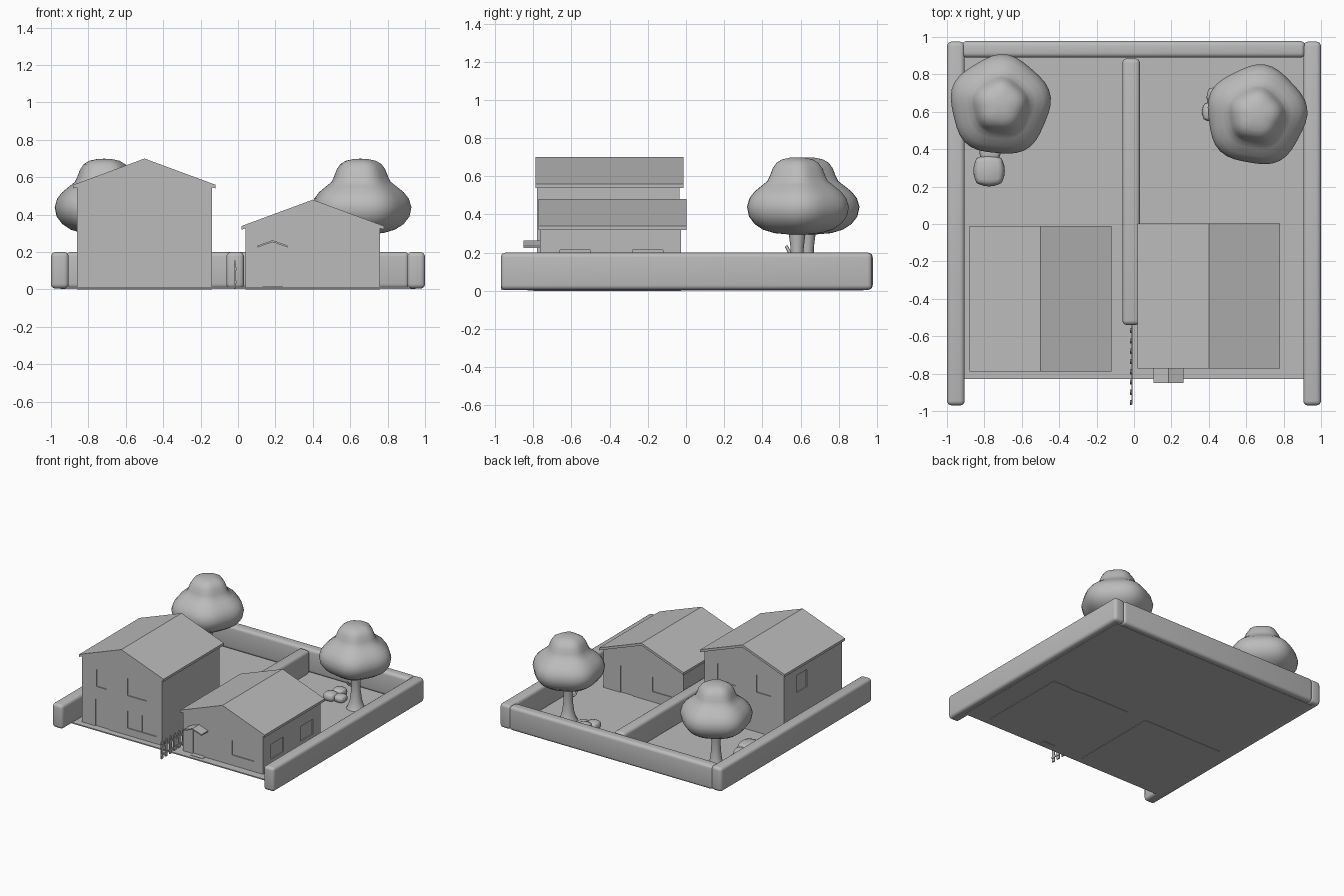
import bpy, bmesh, math
from mathutils import Vector

cube = bpy.data.objects.get("Cube")
if cube:
    bpy.data.objects.remove(cube, do_unlink=True)

grey = bpy.data.materials.new("plain_grey")
grey.use_nodes = True
grey.diffuse_color = (0.5, 0.5, 0.5, 1)
grey.node_tree.nodes["Principled BSDF"].inputs["Base Color"].default_value = (0.5, 0.5, 0.5, 1)


def add_object(name, bm, smooth=None):
    """Turn a bmesh into a grey object, smooth below the given angle."""
    bmesh.ops.recalc_face_normals(bm, faces=bm.faces[:])
    mesh = bpy.data.meshes.new(name)
    bm.to_mesh(mesh)
    bm.free()
    obj = bpy.data.objects.new(name, mesh)
    bpy.context.scene.collection.objects.link(obj)
    mesh.materials.append(grey)
    if smooth:
        bpy.ops.object.select_all(action='DESELECT')
        obj.select_set(True)
        bpy.context.view_layer.objects.active = obj
        bpy.ops.object.shade_smooth_by_angle(angle=math.radians(smooth))
    return obj


def box(name, x, y, z, bevel=0.0):
    """Box from (low, high) ranges, optionally with rounded edges."""
    bm = bmesh.new()
    bmesh.ops.create_cube(bm, size=1)
    for v in bm.verts:
        v.co = Vector([(r[0] + r[1]) / 2 + c * (r[1] - r[0]) for r, c in zip((x, y, z), v.co)])
    if bevel:
        bmesh.ops.bevel(bm, geom=bm.edges[:], offset=bevel, segments=4, profile=0.5, affect='EDGES')
    return add_object(name, bm, 40 if bevel else None)


def extrude_profile(name, profile, y):
    """Extrude an x-z outline along y."""
    bm = bmesh.new()
    face = bm.faces.new([bm.verts.new((px, y[0], pz)) for px, pz in profile])
    moved = bmesh.ops.extrude_face_region(bm, geom=[face])["geom"]
    verts = [g for g in moved if isinstance(g, bmesh.types.BMVert)]
    bmesh.ops.translate(bm, verts=verts, vec=(0, y[1] - y[0], 0))
    return add_object(name, bm)


def gable_slab(name, cx, half, eave, ridge, thick, y):
    """Pitched roof sheet with its ridge along y."""
    profile = [(cx - half, eave), (cx, ridge), (cx + half, eave),
               (cx + half, eave - thick), (cx, ridge - thick), (cx - half, eave - thick)]
    return extrude_profile(name, profile, y)


def recess(house, side, wall, a, z, depth=0.008):
    """Cut a shallow door or window opening into one wall."""
    across = (wall - depth, wall + depth)
    cutter = box("cutter", a, across, z) if side == 'y' else box("cutter", across, a, z)
    cutter.hide_render = True
    mod = house.modifiers.new("opening", 'BOOLEAN')
    mod.operation, mod.solver, mod.object = 'DIFFERENCE', 'EXACT', cutter
    bpy.context.view_layer.objects.active = house
    bpy.ops.object.modifier_apply(modifier=mod.name)
    bpy.data.objects.remove(cutter, do_unlink=True)


def build_house(name, cx, eave, ridge, y, roof_y, openings):
    half = 0.36
    walls = extrude_profile(name + "_walls", [
        (cx - half, 0), (cx + half, 0), (cx + half, eave), (cx, ridge), (cx - half, eave)], y)
    for opening in openings:
        recess(walls, *opening)
    slope = (ridge - eave) / half
    gable_slab(name + "_roof", cx, 0.38, eave + 0.017 - 0.02 * slope, ridge + 0.017, 0.02, roof_y)


# Ground
box("ground", (-0.95, 0.95), (-0.83, 0.93), (0.003, 0.012))

# Hedges
hedge_z = (0.005, 0.2)
for side, word in ((-1, "right"), (1, "left")):
    xs = sorted((side, side * 0.905))
    box(word + "_hedge", xs, (-0.97, 0.975), hedge_z, 0.025)
box("back_hedge", (-0.92, 0.915), (0.89, 0.978), hedge_z, 0.025)
box("middle_hedge", (-0.062, 0.032), (-0.54, 0.885), hedge_z, 0.025)

# Two-storey house
front, back = -0.78, -0.035
upper, lower, door = (0.335, 0.475), (0.07, 0.21), (-0.01, 0.23)
build_house("tall_house", -0.5, 0.55, 0.683, (front, back), (-0.788, -0.012), [
    ('y', front, (-0.73, -0.64), upper),
    ('y', front, (-0.45, -0.28), upper),
    ('y', front, (-0.45, -0.322), lower),
    ('y', front, (-0.318, -0.19), lower),
    ('y', front, (-0.74, -0.62), door),
    ('y', back, (-0.74, -0.61), upper),
    ('y', back, (-0.42, -0.26), upper),
    ('x', -0.86, (-0.33, -0.2), upper)])

# Bungalow
front, back = -0.765, -0.025
low = (0.095, 0.215)
build_house("bungalow", 0.4, 0.33, 0.463, (front, back), (-0.772, 0.003), [
    ('y', front, (0.48, 0.68), low),
    ('y', front, (0.13, 0.24), door),
    ('y', back, (0.49, 0.61), door),
    ('y', back, (0.14, 0.32), low),
    ('x', 0.76, (-0.66, -0.5), low),
    ('x', 0.76, (-0.28, -0.12), low)])
gable_slab("door_canopy", 0.185, 0.08, 0.235, 0.263, 0.01, (-0.85, -0.76))
box("door_step", (0.13, 0.24), (-0.8, -0.76), (0, 0.015))

# Picket fence
for i in range(8):
    y = -0.955 + i * 0.055
    bm = bmesh.new()
    outline = [(-0.014, 0.005), (0.014, 0.005), (0.014, 0.135), (0, 0.155), (-0.014, 0.135)]
    face = bm.faces.new([bm.verts.new((-0.021, y + dy, z)) for dy, z in outline])
    moved = bmesh.ops.extrude_face_region(bm, geom=[face])["geom"]
    bmesh.ops.translate(bm, verts=[g for g in moved if isinstance(g, bmesh.types.BMVert)], vec=(0.008, 0, 0))
    add_object("fence_picket", bm)
for z in (0.04, 0.11):
    box("fence_rail", (-0.013, -0.008), (-0.965, -0.54), (z - 0.008, z + 0.008))


def lathe(name, cx, cy, profile, lobe=0.0, turn=0.0, segments=40):
    """Revolve (radius, z) pairs, with an optional five-lobed waviness."""
    bm = bmesh.new()
    rings = []
    for r, z in profile:
        ring = []
        for i in range(segments):
            a = math.tau * i / segments
            rr = r * (1 + lobe * math.cos(5 * (a - turn)))
            ring.append(bm.verts.new((cx + rr * math.cos(a), cy + rr * math.sin(a), z)))
        rings.append(ring)
    for low_ring, high_ring in zip(rings, rings[1:]):
        for i in range(segments):
            j = (i + 1) % segments
            bm.faces.new((low_ring[i], low_ring[j], high_ring[j], high_ring[i]))
    bm.faces.new(rings[0])
    bm.faces.new(rings[-1])
    return add_object(name, bm, 60)


# Trees
canopy = [(0.04, 0.295), (0.12, 0.302), (0.18, 0.32), (0.225, 0.35), (0.255, 0.39), (0.265, 0.44),
          (0.252, 0.485), (0.225, 0.52), (0.185, 0.553), (0.157, 0.575), (0.143, 0.605),
          (0.13, 0.64), (0.11, 0.67), (0.08, 0.688), (0.04, 0.697), (0.005, 0.699)]
trunk = [(0.075, 0.004), (0.06, 0.03), (0.045, 0.08), (0.036, 0.15), (0.034, 0.22), (0.045, 0.31)]
for word, x, y, turn in (("right", -0.715, 0.635, 85), ("left", 0.655, 0.582, 80)):
    lathe(word + "_tree_canopy", x, y, canopy, 0.035, math.radians(turn))
    lathe(word + "_tree_trunk", x, y, trunk, segments=20)


# Low shrubs beside the trees
def shrub(x, y, r, height):
    bm = bmesh.new()
    bmesh.ops.create_cube(bm, size=2)
    bmesh.ops.subdivide_edges(bm, edges=bm.edges[:], cuts=5, use_grid_fill=True)
    for v in bm.verts:
        p = v.co.lerp(v.co.normalized() * 1.15, 0.7)
        v.co = (x + p.x * r * 0.85, y + p.y * r * 0.85, 0.004 + (p.z + 1.1) * height / 2.25)
    add_object("shrub", bm, 60)


for spec in ((-0.775, 0.285, 0.09, 0.1), (-0.77, 0.385, 0.06, 0.08),
             (0.415, 0.6, 0.055, 0.07), (0.44, 0.68, 0.055, 0.08), (0.49, 0.62, 0.05, 0.06)):
    shrub(*spec)

# Small side branch on one trunk
curve = bpy.data.curves.new("branch", 'CURVE')
curve.dimensions = '3D'
curve.bevel_depth = 0.008
curve.use_fill_caps = True
spline = curve.splines.new('POLY')
spline.points.add(2)
for point, co in zip(spline.points, ((0.64, 0.57, 0.19), (0.62, 0.54, 0.205), (0.615, 0.525, 0.235))):
    point.co = (*co, 1)
curve.materials.append(grey)
bpy.context.scene.collection.objects.link(bpy.data.objects.new("branch", curve))
